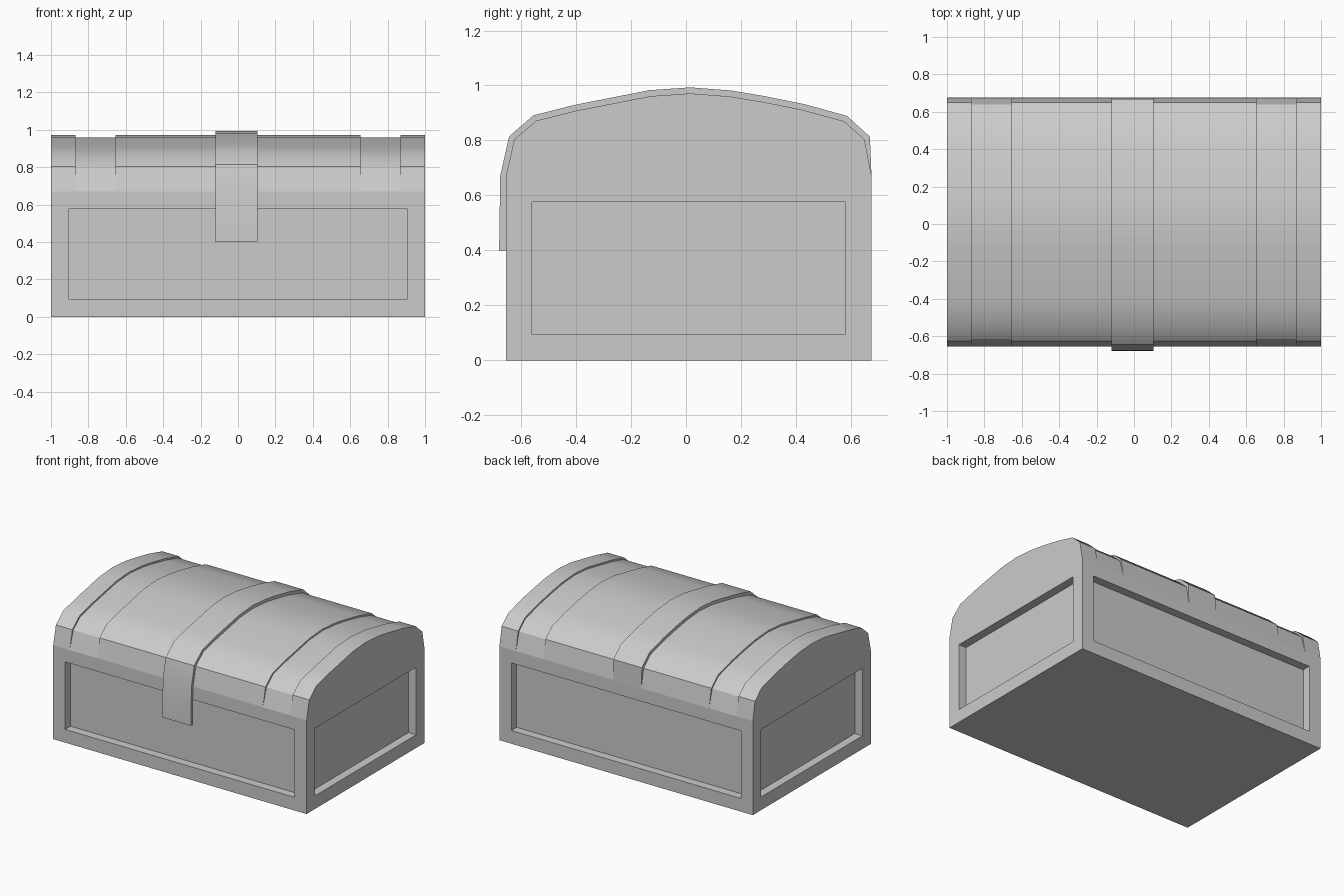
import bpy, bmesh, math
from mathutils import Vector

if "Cube" in bpy.data.objects:
    bpy.data.objects.remove(bpy.data.objects["Cube"])

RIM = 0.67
Y0, Y1 = -0.655, 0.675

# lid cross-section (y, z), front rim over the top to back rim
LID = [(Y0, RIM), (-0.625, 0.803), (-0.545, 0.872), (-0.40, 0.908), (-0.13, 0.961),
       (0.015, 0.971), (0.16, 0.96), (0.28, 0.94), (0.42, 0.912), (0.575, 0.87),
       (0.65, 0.803), (Y1, RIM)]


def offset(profile, d):
    """Shift the profile along its normals, keeping both rim points fixed."""
    out = [profile[0]]
    for a, b, c in zip(profile, profile[1:], profile[2:]):
        t1 = (Vector(b) - Vector(a)).normalized()
        t2 = (Vector(c) - Vector(b)).normalized()
        t = (t1 + t2).normalized()
        out.append((b[0] - t.y * d, b[1] + t.x * d))
    return out + [profile[-1]]


def finish(bm, name, smooth=True):
    bmesh.ops.remove_doubles(bm, verts=bm.verts, dist=0.0005)
    bmesh.ops.dissolve_degenerate(bm, edges=bm.edges, dist=0.0001)
    bmesh.ops.recalc_face_normals(bm, faces=bm.faces)
    mesh = bpy.data.meshes.new(name)
    bm.to_mesh(mesh)
    bm.free()
    ob = bpy.data.objects.new(name, mesh)
    bpy.context.collection.objects.link(ob)
    if smooth:
        bpy.ops.object.select_all(action='DESELECT')
        ob.select_set(True)
        bpy.context.view_layer.objects.active = ob
        bpy.ops.object.shade_smooth_by_angle(angle=math.radians(30))
    return ob


def loft(name, stations):
    """Skin closed cross-sections placed along x, with flat end caps."""
    bm = bmesh.new()
    rings = [[bm.verts.new((x, y, z)) for y, z in prof] for x, prof in stations]
    n = len(rings[0])
    for a, b in zip(rings, rings[1:]):
        for i in range(n):
            j = (i + 1) % n
            bm.faces.new((a[i], a[j], b[j], b[i]))
    bm.faces.new(rings[0])
    bm.faces.new(rings[-1])
    return finish(bm, name)


# box body with a recessed panel on each of its four sides
bm = bmesh.new()
bmesh.ops.create_cube(bm, size=1)
for v in bm.verts:
    v.co = (v.co.x * 2, Y0 if v.co.y < 0 else Y1, 0 if v.co.z < 0 else RIM)
bm.normal_update()
sides = [f for f in bm.faces if abs(f.normal.z) < 0.5]
bmesh.ops.inset_individual(bm, faces=sides, thickness=0.133)
for f in bmesh.ops.extrude_discrete_faces(bm, faces=sides)['faces']:
    f.normal_update()
    bmesh.ops.translate(bm, verts=f.verts, vec=f.normal * -0.06)
finish(bm, "chest_body", smooth=False)

# domed lid with two shallow grooves that fade out at the rim
GROOVE = offset(LID, -0.012)
half = [(0.655, LID), (0.655, GROOVE), (0.87, GROOVE), (0.87, LID), (1, LID)]
loft("lid", [(-x, p) for x, p in reversed(half)] + half)

# raised strap over the lid, hanging down in front as a latch
strap = ([(Y0, 0.40), (-0.68, 0.40), (-0.676, RIM)] + offset(LID, 0.022)[1:]
         + LID[-2::-1])
loft("latch_strap", [(-0.12, strap), (0.105, strap)])
